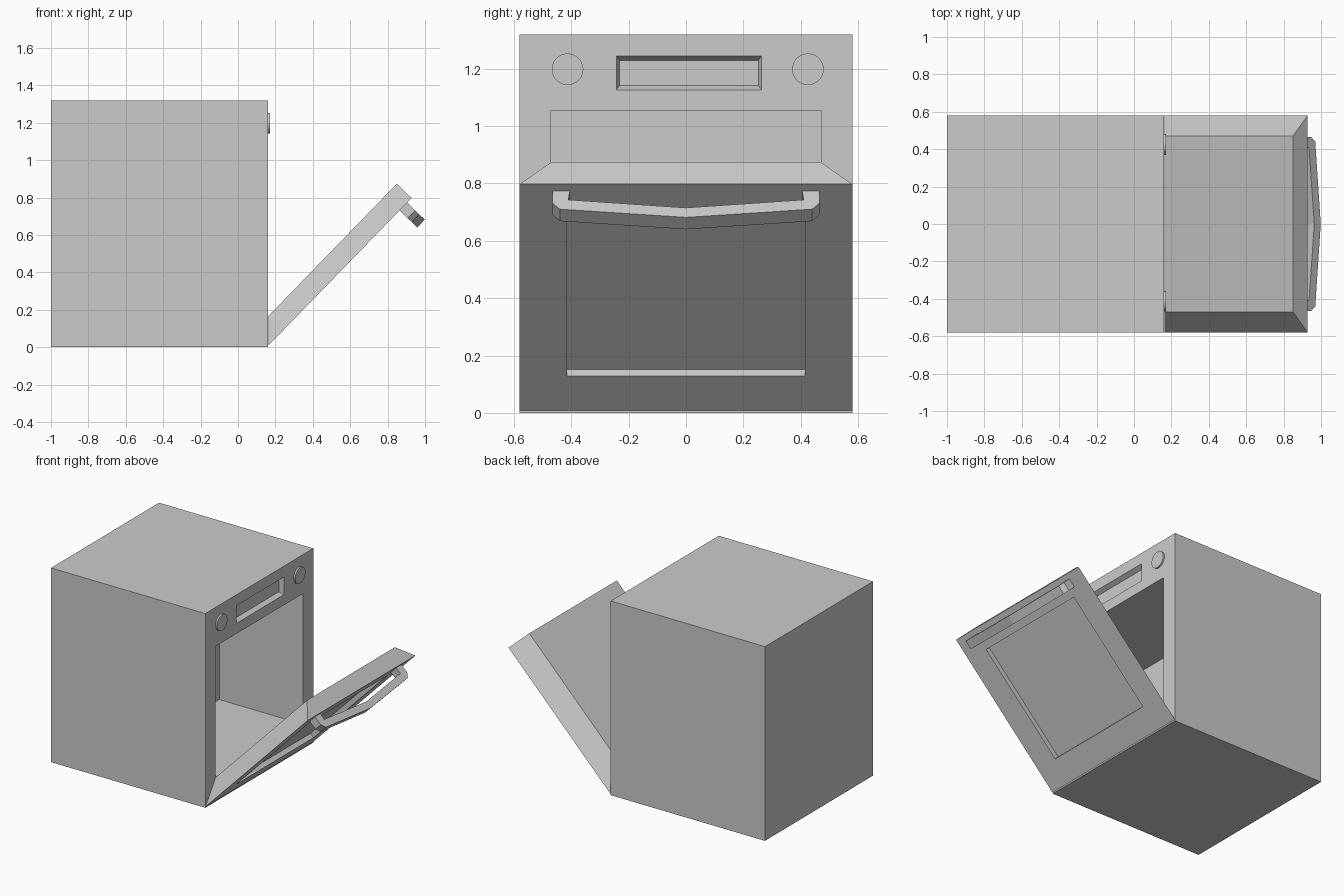
import bpy, bmesh, math
from mathutils import Matrix

if "Cube" in bpy.data.objects:
    bpy.data.objects.remove(bpy.data.objects["Cube"])

FRONT = 0.16      # x of the oven's front plane
HALF = 0.58       # half width
HINGE = Matrix.Translation((FRONT + 0.002, 0, 0.008)) @ Matrix.Rotation(math.radians(44.15), 4, 'Y')


def loft(name, loop_a, loop_b, matrix=Matrix()):
    """Solid between two loops with equal point counts."""
    bm = bmesh.new()
    a = [bm.verts.new(p) for p in loop_a]
    b = [bm.verts.new(p) for p in loop_b]
    bm.faces.new(a)
    bm.faces.new(b)
    for i in range(len(a)):
        j = (i + 1) % len(a)
        bm.faces.new((a[i], a[j], b[j], b[i]))
    bmesh.ops.recalc_face_normals(bm, faces=bm.faces)
    bm.transform(matrix)
    mesh = bpy.data.meshes.new(name)
    bm.to_mesh(mesh)
    bm.free()
    obj = bpy.data.objects.new(name, mesh)
    bpy.context.collection.objects.link(obj)
    return obj


def rect(x, y0, y1, z0, z1):
    """Rectangle facing along x."""
    return [(x, y0, z0), (x, y1, z0), (x, y1, z1), (x, y0, z1)]


def cut(obj, cutter):
    """Subtract the cutter and remove it."""
    cutter.hide_render = True
    mod = obj.modifiers.new("cut", 'BOOLEAN')
    mod.operation = 'DIFFERENCE'
    mod.solver = 'EXACT'
    mod.object = cutter
    bpy.context.view_layer.objects.active = obj
    bpy.ops.object.modifier_apply(modifier=mod.name)
    bpy.data.objects.remove(cutter)


# Oven body with baking cavity and bevelled display recess
body = loft("oven_body", rect(-1, -HALF, HALF, 0, 1.32), rect(FRONT, -HALF, HALF, 0, 1.32))
cut(body, loft("cavity_cutter", rect(-0.47, -0.47, 0.47, 0.166, 1.055),
               rect(FRONT + 0.1, -0.47, 0.47, 0.166, 1.055)))
# The cutter's slope is continued past the front plane so the edges match there
cut(body, loft("display_cutter", rect(FRONT - 0.03, -0.231, 0.252, 1.142, 1.229),
               rect(FRONT + 0.03, -0.255, 0.276, 1.110, 1.261)))

# Control knobs
for side, y in (("left", -0.413), ("right", 0.425)):
    bpy.ops.mesh.primitive_cylinder_add(vertices=28, radius=0.055, depth=0.03,
                                        location=(FRONT - 0.004, y, 1.198),
                                        rotation=(0, math.pi / 2, 0))
    knob = bpy.context.object
    knob.name = side + "_knob"
    bpy.ops.object.shade_smooth_by_angle()

# Open door, built upright at the hinge: wide outer face, narrow inner face
door = loft("door", rect(0, -HALF, HALF, 0, 1.10),
            rect(-0.11, -0.47, 0.47, 0.113, 1.10), HINGE)
cut(door, loft("window_cutter", rect(-0.033, -0.415, 0.415, 0.167, 0.955),
               rect(0.05, -0.415, 0.415, 0.167, 0.955), HINGE))

# Bowed door handle: half outline (outward, y), mirrored across the middle
outer = [(-0.005, 0.465), (0.06, 0.465), (0.09, 0.44), (0.131, 0)]
inner = [(0.083, 0), (0.043, 0.41), (-0.005, 0.405)]
outline = (outer + [(m, -y) for m, y in reversed(outer[:-1])]
           + [(m, -y) for m, y in reversed(inner[1:])] + inner[:-1] + [inner[1], inner[2]])
outline = outline[:-3] + [inner[0], inner[1], inner[2]]
# keep each point once, in order
path = []
for p in outline:
    if p not in path:
        path.append(p)
loft("door_handle", [(m, y, 1.008) for m, y in path],
     [(m, y, 1.066) for m, y in path], HINGE)
